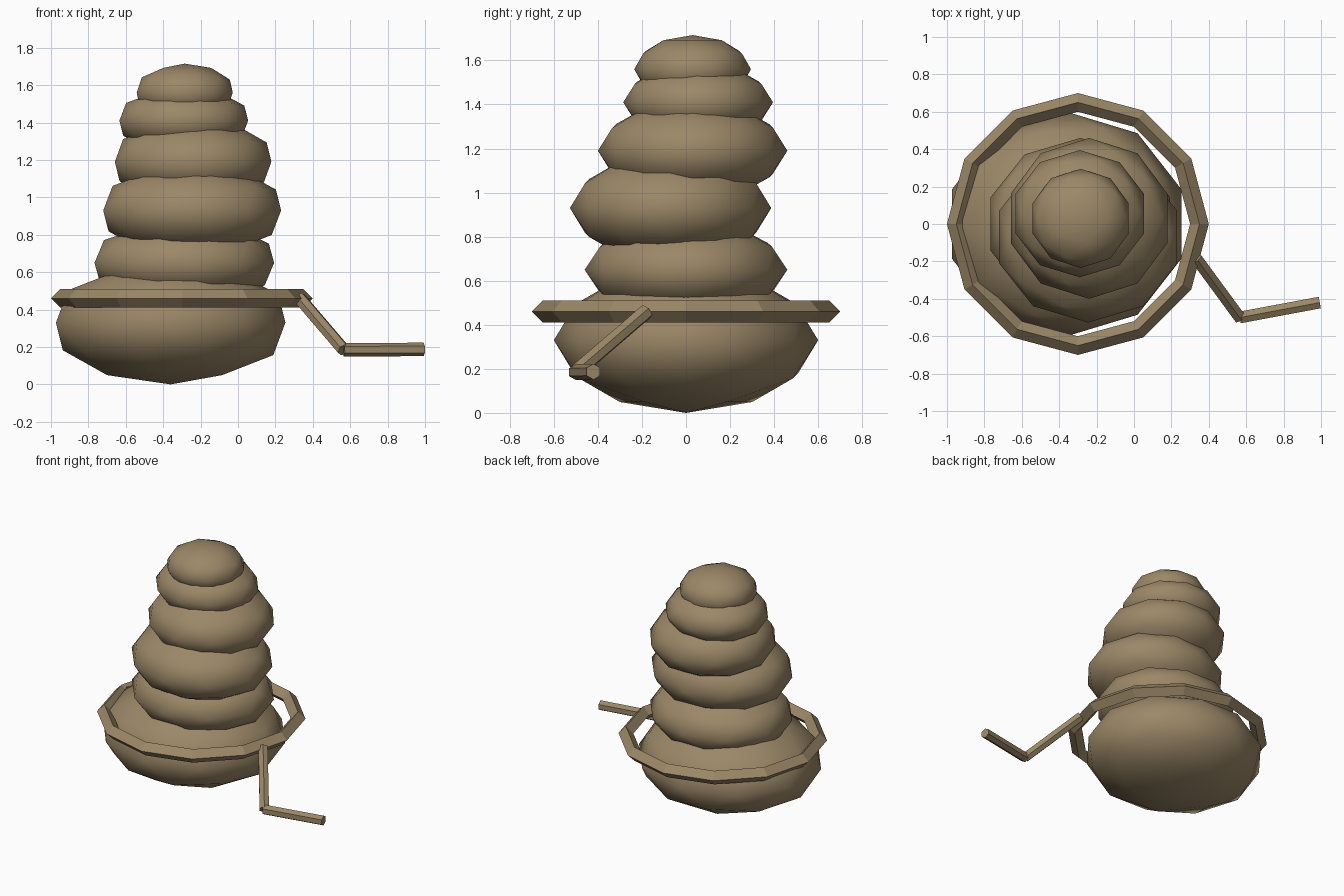
import bpy
from mathutils import Vector

cube = bpy.data.objects.get("Cube")
if cube:
    bpy.data.objects.remove(cube, do_unlink=True)

# One earthy brown for everything
brown = bpy.data.materials.new("earthy_brown")
brown.use_nodes = True
color = (0.33, 0.245, 0.137, 1)
brown.diffuse_color = color
bsdf = brown.node_tree.nodes["Principled BSDF"]
bsdf.inputs["Base Color"].default_value = color
bsdf.inputs["Roughness"].default_value = 0.8


def finish(name, smooth=False):
    ob = bpy.context.object
    ob.name = name
    ob.data.materials.append(brown)
    if smooth:
        bpy.ops.object.shade_smooth()
    else:
        bpy.ops.object.shade_flat()
    return ob


def blob(name, center, radii):
    """Squashed low-poly ball."""
    bpy.ops.mesh.primitive_ico_sphere_add(subdivisions=2, radius=1, location=center)
    bpy.context.object.scale = radii
    bpy.ops.object.transform_apply(location=False, rotation=False, scale=True)
    return finish(name, smooth=True)


def rod(name, start, end, radius):
    """Six-sided straight rod between two points."""
    a, b = Vector(start), Vector(end)
    bpy.ops.mesh.primitive_cylinder_add(vertices=6, radius=radius,
                                        depth=(b - a).length, location=(a + b) / 2)
    ob = bpy.context.object
    ob.rotation_mode = 'QUATERNION'
    ob.rotation_quaternion = (b - a).to_track_quat('Z', 'Y')
    return finish(name)


# Stacked body segments, bottom to top
segments = [
    ("base_segment", (-0.36, 0, 0.33), (0.645, 0.6, 0.33)),
    ("second_segment", (-0.287, 0, 0.65), (0.505, 0.46, 0.23)),
    ("third_segment", (-0.245, -0.07, 0.93), (0.5, 0.457, 0.25)),
    ("fourth_segment", (-0.24, 0.03, 1.19), (0.44, 0.43, 0.23)),
    ("fifth_segment", (-0.29, 0.055, 1.41), (0.362, 0.34, 0.18)),
    ("top_segment", (-0.285, 0.03, 1.56), (0.27, 0.265, 0.155)),
]
for segment in segments:
    blob(*segment)

# Diamond-section hoop around the base
bpy.ops.mesh.primitive_torus_add(major_segments=12, minor_segments=4, major_radius=0.65,
                                 minor_radius=0.05, location=(-0.3, 0, 0.46))
finish("hoop")

# Bent handle leaving the hoop
elbow = (0.565, -0.5, 0.185)
rod("handle_arm", (0.33, -0.18, 0.46), elbow, 0.036)
rod("handle_grip", elbow, (0.993, -0.42, 0.187), 0.036)
